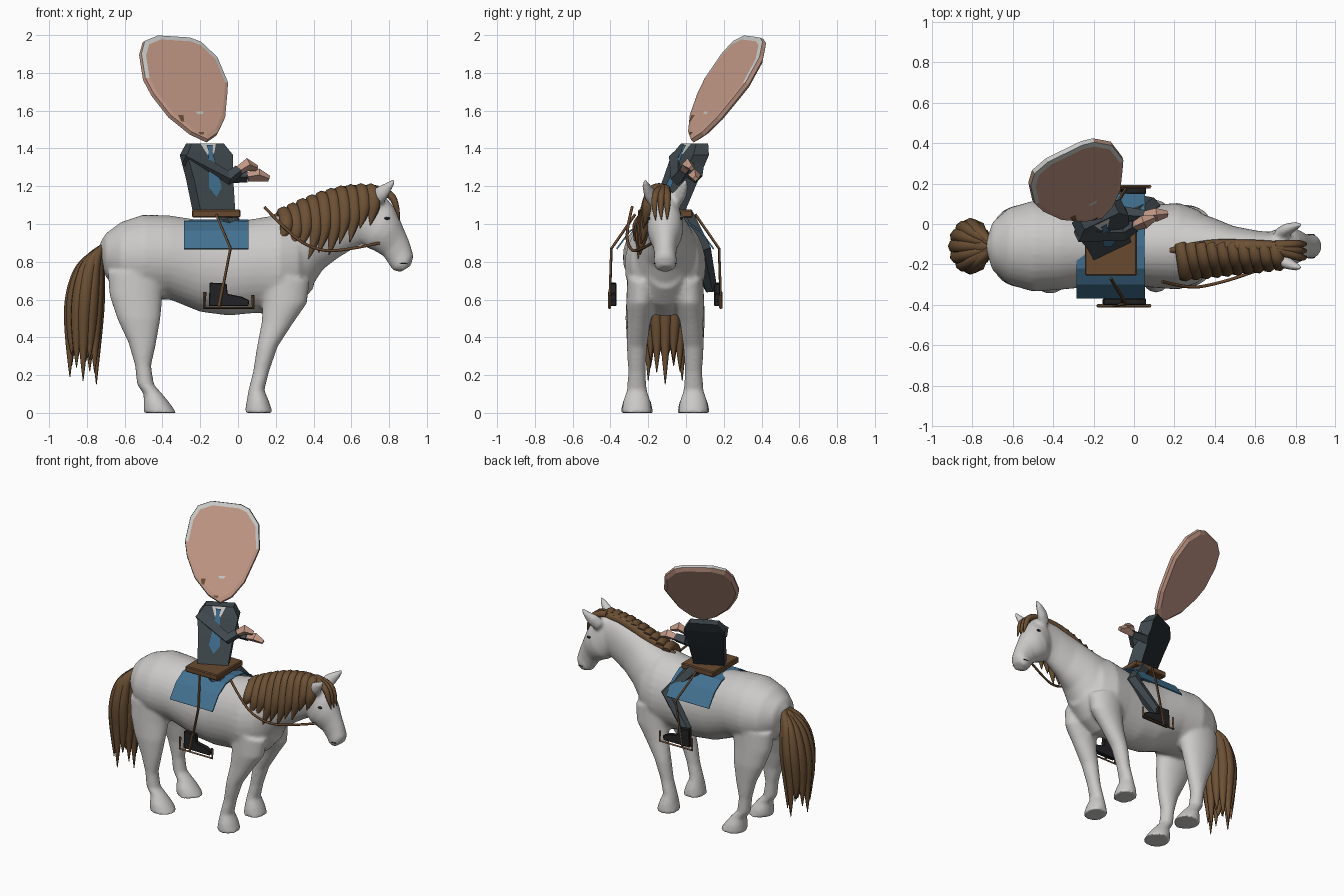
import bpy, bmesh, math
from mathutils import Vector as V

cube = bpy.data.objects.get("Cube")
if cube:
    bpy.data.objects.remove(cube)

MID = -0.11  # y of the horse's centre plane


def material(name, r, g, b):
    m = bpy.data.materials.new(name)
    m.use_nodes = True
    m.diffuse_color = (r, g, b, 1)
    bsdf = m.node_tree.nodes["Principled BSDF"]
    bsdf.inputs["Base Color"].default_value = (r, g, b, 1)
    bsdf.inputs["Roughness"].default_value = 0.8
    return m


coat = material("pale_grey_coat", .6, .59, .575)
hair = material("brown_hair", .15, .08, .035)
leather = material("brown_leather", .14, .068, .03)
cloth = material("blue_cloth", .055, .165, .285)
suit = material("dark_suit", .05, .066, .077)
suit_back = material("deep_suit", .018, .024, .03)
black = material("black", .016, .016, .018)
skin = material("skin", .53, .31, .235)
white = material("white", .58, .58, .57)


def finish(name, bm, mats, smooth=False):
    bmesh.ops.recalc_face_normals(bm, faces=bm.faces)
    me = bpy.data.meshes.new(name)
    bm.to_mesh(me)
    bm.free()
    for m in mats:
        me.materials.append(m)
    for p in me.polygons:
        p.use_smooth = smooth
    ob = bpy.data.objects.new(name, me)
    bpy.context.collection.objects.link(ob)
    return ob


def bridge(bm, rings):
    """Skin a list of equal point rings and cap both ends."""
    rows = [[bm.verts.new(p) for p in r] for r in rings]
    n = len(rows[0])
    for a, b in zip(rows, rows[1:]):
        for k in range(n):
            bm.faces.new((a[k], a[(k + 1) % n], b[(k + 1) % n], b[k]))
    bm.faces.new(rows[0])
    bm.faces.new(rows[-1])


def loft(bm, sections, y=0, n=32):
    """Oval sections: two outline points in xz, a half width, optional y offset."""
    rings = []
    for x1, z1, x2, z2, w, *off in sections:
        yc = MID + (math.copysign(off[0], y) if off else y)
        c, a = V(((x1 + x2) / 2, yc, (z1 + z2) / 2)), V(((x1 - x2) / 2, 0, (z1 - z2) / 2))
        rings.append([c + a * math.cos(t) + V((0, w * math.sin(t), 0))
                      for t in (math.tau * k / n for k in range(n))])
    bridge(bm, rings)


def strands(name, paths, mat, smooth=True, kind='NURBS', res=2):
    """Tapered tubes; each path is a list of (x, y, z, radius)."""
    cu = bpy.data.curves.new(name, 'CURVE')
    cu.dimensions, cu.bevel_depth, cu.bevel_resolution = '3D', 1, res
    cu.use_fill_caps, cu.resolution_u = True, 6
    for path in paths:
        s = cu.splines.new(kind)
        s.points.add(len(path) - 1)
        for p, (x, y, z, r) in zip(s.points, path):
            p.co, p.radius = (x, y, z, 1), r
        s.order_u, s.use_endpoint_u, s.use_smooth = 3, True, smooth
    tmp = bpy.data.objects.new(name + "_path", cu)
    bpy.context.collection.objects.link(tmp)
    bpy.context.view_layer.update()
    me = bpy.data.meshes.new_from_object(tmp.evaluated_get(bpy.context.evaluated_depsgraph_get()))
    bpy.data.objects.remove(tmp)
    me.materials.clear()
    me.materials.append(mat)
    ob = bpy.data.objects.new(name, me)
    bpy.context.collection.objects.link(ob)


def prism(name, outline, y, half, mat, bevel):
    """Extrude an xz outline along y."""
    bm = bmesh.new()
    bridge(bm, [[(x, y + d, z) for x, z in outline] for d in (-half, half)])
    finish(name, bm, [mat]).modifiers.new("bevel", 'BEVEL').width = bevel


def plate(name, pts, mat):
    bm = bmesh.new()
    bm.faces.new([bm.verts.new(p) for p in pts])
    finish(name, bm, [mat])


# Horse: trunk, neck, head, legs and ears fused into one smooth skin
bm = bmesh.new()
trunk = [(-.73, .9, .82, .03), (-.7, .95, .72, .12), (-.62, 1.01, .63, .19), (-.5, 1.05, .6, .225),
         (-.36, 1.045, .6, .215), (-.2, 1.02, .535, .2), (-.05, 1.005, .515, .195), (.1, 1.03, .53, .205),
         (.22, 1.05, .51, .215), (.32, 1.03, .57, .18), (.4, .93, .66, .1)]
loft(bm, [(x, top, x, low, w) for x, top, low, w in trunk])
loft(bm, [(.12, 1.02, .36, .62, .19), (.3, 1.07, .45, .76, .145), (.45, 1.13, .53, .82, .1),
          (.6, 1.175, .62, .875, .077), (.7, 1.18, .67, .9, .07)])
loft(bm, [(.69, 1.19, .62, 1.0, .05), (.765, 1.165, .64, .92, .08), (.825, 1.09, .68, .875, .097),
          (.855, 1.03, .72, .86, .09), (.885, .96, .77, .83, .066), (.91, .9, .8, .785, .058),
          (.93, .83, .82, .755, .062), (.915, .78, .86, .745, .045)])
for s in (-1, 1):
    loft(bm, [(-.69, .75, -.38, .75, .09, .11), (-.68, .62, -.4, .62, .085, .12), (-.64, .5, -.41, .5, .07, .14),
              (-.58, .37, -.435, .36, .053), (-.545, .25, -.46, .25, .046), (-.535, .15, -.445, .15, .047),
              (-.5, .1, -.4, .1, .056), (-.5, .05, -.36, .05, .078), (-.5, 0, -.325, 0, .086)], .15 * s)
    loft(bm, [(.12, .75, .38, .7, .08, .12), (.13, .58, .365, .58, .076, .13), (.125, .48, .295, .48, .062, .14),
              (.1, .35, .21, .35, .054), (.08, .22, .165, .22, .046), (.055, .12, .14, .12, .053),
              (.045, .06, .165, .06, .073), (.035, 0, .185, 0, .082)], .15 * s)
    loft(bm, [(.69, 1.15, .73, 1.08, .035, .055), (.73, 1.195, .78, 1.12, .034, .08),
              (.785, 1.22, .815, 1.18, .022, .1), (.825, 1.24, .835, 1.225, .01, .108)], s)
horse = finish("horse_body", bm, [coat], True)
remesh = horse.modifiers.new("fuse", 'REMESH')
remesh.mode, remesh.voxel_size, remesh.use_smooth_shade = 'VOXEL', .011, True
soft = horse.modifiers.new("soften", 'SMOOTH')
soft.factor, soft.iterations = .5, 8

# Eyes and mouth corners
for s, side in ((-1, "right"), (1, "left")):
    for part, x, y, z, size in (("eye", .79, .086, 1.03, (.015, .008, .008)),
                                ("mouth", .875, .056, .79, (.022, .005, .003))):
        bm = bmesh.new()
        bmesh.ops.create_uvsphere(bm, u_segments=12, v_segments=8, radius=1)
        for v in bm.verts:
            v.co = V((v.co.x * size[0] + x, v.co.y * size[1] + MID + s * y, v.co.z * size[2] + z))
        finish(side + "_" + part, bm, [black], True)

# Mane: crest roll plus pointed locks sweeping down the right side
locks = []
for i in range(10):
    t = i / 9
    x = .23 + .46 * t
    top = 1.07 + .125 * math.sin(t * 1.75)
    drop = .1 + .18 * math.sin(math.pi * min(1, t * .85 + .08)) + .03 * (i % 2)
    out = MID - .145 + .05 * t
    locks.append([(x, MID + .01, top - .02, .03), (x + .015, MID - .05, top, .037),
                  (x + .03, out + .015, top - drop * .4, .04), (x + .025, out, top - drop * .75, .033),
                  (x - .02 + .03 * t, out - .015, top - drop - .03, .002)])
crest = [(.18, MID - .02, 1.03, .015), (.35, MID, 1.09, .035), (.52, MID, 1.16, .035),
         (.66, MID, 1.185, .03), (.76, MID, 1.17, .02)]
strands("mane", locks + [crest], hair)
strands("forelock", [[(.7, MID + d * .3, 1.185, .025), (.805, MID + d, 1.175, .022),
                      (.845, MID + d * 1.2, 1.08, .015), (.855, MID + d, 1.02, .002)]
                     for d in (-.05, -.02, .01)], hair)

# Tail: a bundle of locks around a full core
tail = [[(-.7, MID, .88, .02), (-.78, MID, .82, .05), (-.815, MID, .6, .085), (-.81, MID, .42, .06),
         (-.81, MID, .27, .005)]]
for i in range(12):
    a = math.tau * i / 12
    c, s = math.cos(a), math.sin(a)
    tail.append([(-.71, MID + .02 * s, .88 + .01 * c, .012),
                 (-.775 + .035 * c, MID + .075 * s, .84 + .02 * c, .03),
                 (-.81 + .07 * c, MID + .11 * s, .64, .04), (-.82 + .07 * c, MID + .085 * s, .42, .033),
                 (-.82 + .07 * c, MID + .09 * s, .17 + .06 * (i * 2 % 3) - .02 * c, .002)])
strands("tail", tail, hair)

# Saddle cloth draped over the back
half = [(.26, .87), (.19, .965), (.11, 1.015), (0, 1.025)]
drape = [(MID - o, z) for o, z in half] + [(MID + o, z) for o, z in half[-2::-1]]
bm = bmesh.new()
cols = [[bm.verts.new((x, y, z)) for y, z in drape] for x in (-.285, .055)]
for k in range(len(drape) - 1):
    bm.faces.new((cols[0][k], cols[1][k], cols[1][k + 1], cols[0][k + 1]))
finish("saddle_cloth", bm, [cloth]).modifiers.new("thickness", 'SOLIDIFY').thickness = .008

# Seat, stirrups, slim boots standing in them, and the rein
prism("seat", [(-.243, 1.035), (.014, 1.035), (.014, 1.076), (-.243, 1.076)], MID, .145, leather, .006)
boot = [(-.155, .565), (.055, .565), (.06, .595), (.02, .615), (-.055, .63), (-.06, .685), (-.15, .69)]
for s, side in ((-1, "right"), (1, "left")):
    strands(side + "_stirrup_strap", [[(x, MID + s * y, z, .008) for x, y, z in
            ((-.115, .16, 1.05), (-.04, .285, .87), (-.1, .295, .56))]], leather, False, 'POLY', 0)
    strands(side + "_stirrup", [[(x, MID + s * .295, z, .009) for x, z in
            ((-.175, .64), (-.18, .555), (.08, .555), (.078, .625))]], leather, False, 'POLY', 0)
    prism(side + "_boot", boot, MID + s * .275, .016, black, .004)
strands("rein", [[(x, y, z, .008) for x, y, z in ((.14, -.285, 1.09), (.27, -.32, .95), (.39, -.3, .87),
                                                (.53, -.26, .85), (.75, -.18, .9))]], leather)

# Rider's jacket: a leaning block, wider at the shoulders, turned to the right
side_dir, front_dir = V((.9, .43, 0)), V((.43, -.9, 0))
hips, collar = V((-.125, -.1, 1.05)), V((-.175, .045, 1.425))


def on_torso(w, d, s):
    return hips.lerp(collar, s) + side_dir * w + front_dir * d


bm = bmesh.new()
bridge(bm, [[on_torso(sx * w, sy * d, s) for sx, sy in ((-1, -1), (1, -1), (1, 1), (-1, 1))]
            for s, w, d in ((0, .1, .05), (.5, .115, .05), (.84, .135, .046), (1, .095, .035))])
bmesh.ops.recalc_face_normals(bm, faces=bm.faces)
for f in bm.faces:
    f.material_index = int(f.normal.dot(front_dir) < -.5)
finish("jacket", bm, [suit, suit_back])
plate("shirt", [on_torso(w, d, s) for w, d, s in ((-.045, .04, 1), (-.02, .053, .85), (.02, .053, .85),
                                                (.045, .04, 1))], white)
plate("tie", [on_torso(w, .056, s) for w, s in ((-.018, .98), (-.012, .9), (-.037, .38), (0, .25),
                                              (.037, .38), (.012, .9), (.018, .98))], cloth)

# Arms, hands and legs
for side, arm, leg in (
        ("right", ((-.275, -.04, 1.36), (-.05, -.04, 1.24), (.005, -.01, 1.285), (.05, .01, 1.315), (.1, .03, 1.295)),
         ((-.06, -.18, 1.03), (.06, -.18, .85), (-.08, -.17, .7))),
        ("left", ((-.09, .05, 1.35), (-.05, .045, 1.25), (.05, .04, 1.25), (.11, .045, 1.26), (.165, .05, 1.24)),
         ((-.07, -.01, 1.04), (.08, .085, .86), (-.1, .13, .66)))):
    strands(side + "_sleeve", [[(*p, r) for p, r in zip(arm, (.05, .042, .03))]], suit, False, 'POLY', 0)
    strands(side + "_hand", [[(*p, r) for p, r in zip(arm[2:], (.024, .034, .016))]], skin, False, 'POLY', 0)
    strands(side + "_trouser_leg", [[(*p, r) for p, r in zip(leg, (.055, .052, .036))]], suit, False, 'POLY', 1)

# Rider's large flat head, leaning back; pale hair along the upper front edge
chin, across, up = V((-.165, .035, 1.435)), V((.88, .47, 0)).normalized(), V((-.18, .335, .56)).normalized()
facing = across.cross(up)


def on_head(w, d, u):
    return chin + across * w + facing * d + up * u


outline = [(0, 0), (.075, .045), (.15, .145), (.21, .3), (.235, .37), (.22, .535), (.15, .635), (.09, .662),
           (-.1, .675), (-.19, .64), (-.235, .56), (-.26, .4), (-.24, .3), (-.18, .16), (-.085, .05)]
bm = bmesh.new()
bridge(bm, [[on_head(w * k, d, .34 + (u - .34) * k) for w, u in outline]
            for k, d in ((.92, -.022), (1, -.006), (.985, .016), (.9, .02))])
for f in bm.faces:
    rel = f.calc_center_median() - chin
    height, depth = rel.dot(up), rel.dot(facing)
    f.material_index = int(len(f.verts) == 4 and (height > .42 and depth > .012 or height > .62 and depth > -.01))
finish("rider_head", bm, [skin, white])
for name, w, u, hw, hu, mat in (("teeth", 0, .17, .024, .008, white), ("chin_mark", -.03, .04, .018, .007, hair),
                                ("jaw_mark", -.12, .135, .016, .02, hair)):
    plate(name, [on_head(w + a * hw, .0225, u + b * hu) for a, b in ((-1, 1), (-.6, -1), (.6, -1), (1, 1))], mat)
